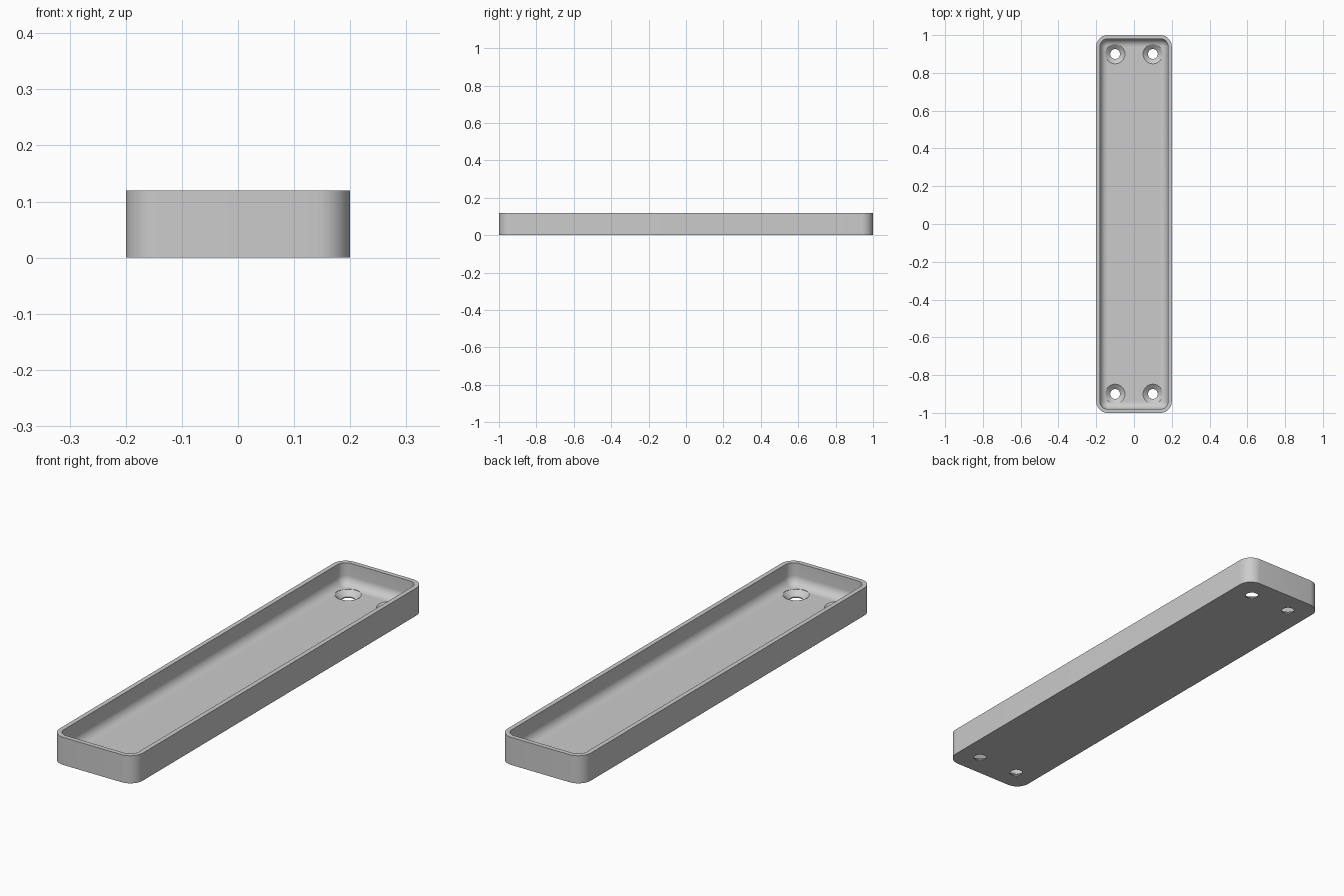
import bpy, bmesh, math

cube = bpy.data.objects.get("Cube")
if cube:
    bpy.data.objects.remove(cube, do_unlink=True)

HALF_X, HALF_Y, HEIGHT = 0.2, 1.0, 0.12
CORNER, WALL, FLOOR, FILLET = 0.06, 0.02, 0.025, 0.04
HOLE_X, HOLE_Y, HOLE_R, SINK_R = 0.1, 0.9, 0.026, 0.052
STEPS = 10

grey = bpy.data.materials.new("light grey")
grey.use_nodes = True
grey.diffuse_color = (0.6, 0.6, 0.6, 1)
grey.node_tree.nodes["Principled BSDF"].inputs["Base Color"].default_value = grey.diffuse_color


def make_object(name, bm):
    bmesh.ops.remove_doubles(bm, verts=bm.verts, dist=1e-5)
    bmesh.ops.recalc_face_normals(bm, faces=bm.faces)
    mesh = bpy.data.meshes.new(name)
    bm.to_mesh(mesh)
    bm.free()
    mesh.materials.append(grey)
    obj = bpy.data.objects.new(name, mesh)
    bpy.context.collection.objects.link(obj)
    return obj


def rounded_ring(bm, inset, z):
    """Rounded rectangle, offset inward from the outer outline."""
    r = CORNER - inset
    ring = []
    for q, (sx, sy) in enumerate([(1, 1), (-1, 1), (-1, -1), (1, -1)]):
        for i in range(STEPS + 1):
            a = (q + i / STEPS) * math.pi / 2
            ring.append(bm.verts.new((sx * (HALF_X - CORNER) + r * math.cos(a),
                                      sy * (HALF_Y - CORNER) + r * math.sin(a), z)))
    return ring


def round_ring(bm, radius, z, sides=48):
    return [bm.verts.new((radius * math.cos(i * math.tau / sides),
                          radius * math.sin(i * math.tau / sides), z)) for i in range(sides)]


def skin(bm, rings):
    """Bridge the rings in order and cap both ends."""
    for low, high in zip(rings, rings[1:]):
        for i in range(len(low)):
            j = (i + 1) % len(low)
            bm.faces.new((low[i], low[j], high[j], high[i]))
    bm.faces.new(rings[0])
    bm.faces.new(rings[-1])


# Tray: outer wall, rim, inner wall, rounded cove and floor
profile = [(0, 0), (0, HEIGHT), (WALL, HEIGHT)]
for i in range(STEPS + 1):
    a = i / STEPS * math.pi / 2
    profile.append((WALL + FILLET * (1 - math.cos(a)), FLOOR + FILLET * (1 - math.sin(a))))
bm = bmesh.new()
skin(bm, [rounded_ring(bm, inset, z) for inset, z in profile])
tray = make_object("tray", bm)

# Countersunk screw holes near the four corners
bpy.context.view_layer.objects.active = tray
tray.select_set(True)
sink_base = FLOOR - (SINK_R - HOLE_R) * 0.8
for sx in (-1, 1):
    for sy in (-1, 1):
        bm = bmesh.new()
        skin(bm, [round_ring(bm, r, z) for r, z in
                  [(HOLE_R, -0.05), (HOLE_R, sink_base), (SINK_R, FLOOR), (SINK_R, HEIGHT)]])
        cutter = make_object("screw_hole_cutter", bm)
        cutter.location = (sx * HOLE_X, sy * HOLE_Y, 0)
        cutter.hide_render = True
        mod = tray.modifiers.new("screw_hole", 'BOOLEAN')
        mod.operation, mod.solver, mod.object = 'DIFFERENCE', 'EXACT', cutter
        bpy.ops.object.modifier_apply(modifier=mod.name)
        bpy.data.objects.remove(cutter, do_unlink=True)

bpy.ops.object.shade_smooth_by_angle(angle=math.radians(30))
